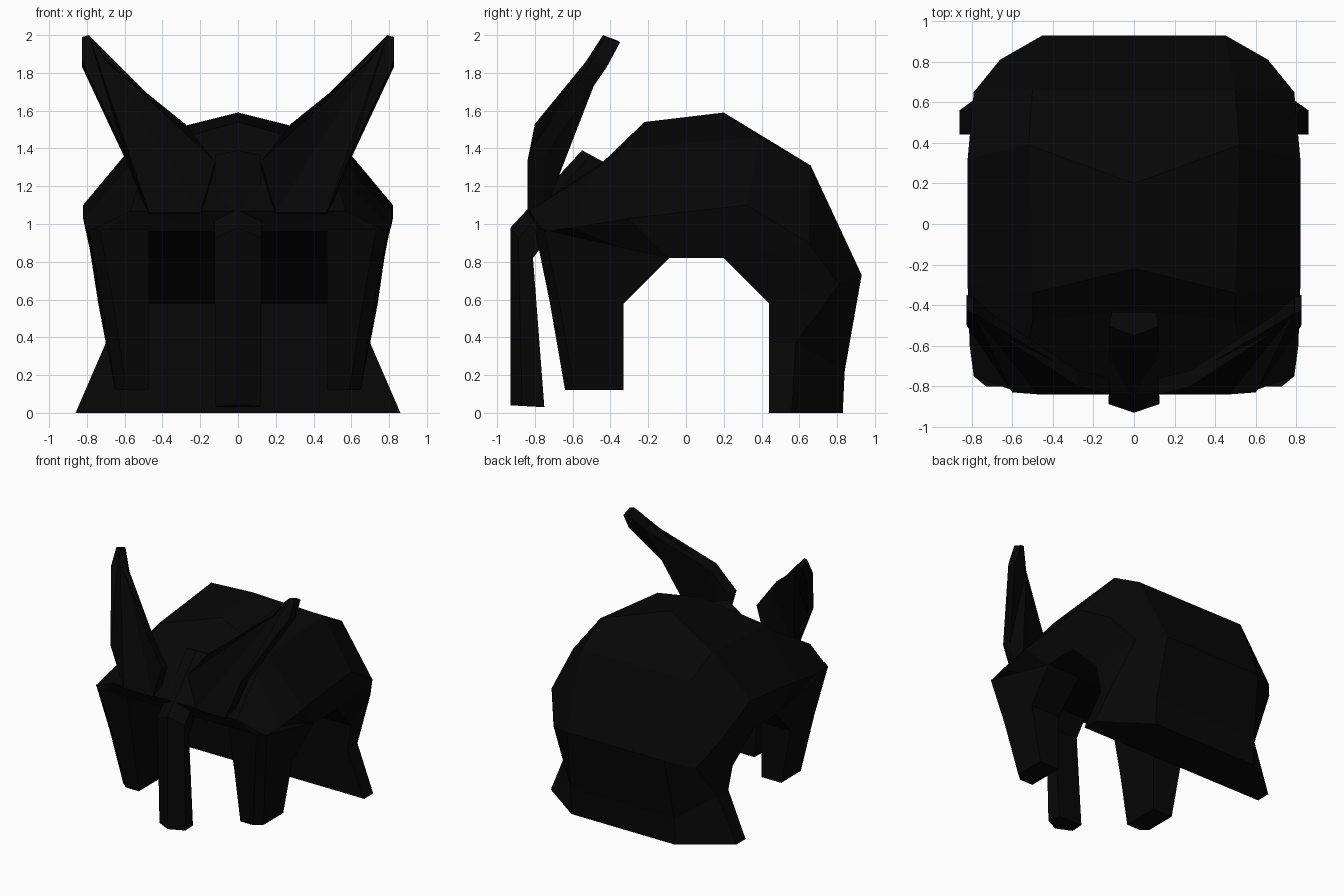
import bpy, bmesh
from mathutils import Vector

if "Cube" in bpy.data.objects:
    bpy.data.objects.remove(bpy.data.objects["Cube"])

black = bpy.data.materials.new("black")
black.diffuse_color = (0.002, 0.002, 0.002, 1)
black.use_nodes = True
black.node_tree.nodes["Principled BSDF"].inputs["Base Color"].default_value = black.diffuse_color


def loft(name, rings, mirror=False):
    """Skin closed rings into a flat-shaded object with capped ends."""
    bm = bmesh.new()
    rows = [[bm.verts.new(p) for p in r] for r in rings]
    n = len(rows[0])
    for a, b in zip(rows, rows[1:]):
        for i in range(n):
            j = (i + 1) % n
            bm.faces.new((a[i], a[j], b[j], b[i]))
    bm.faces.new(rows[0][::-1])
    bm.faces.new(rows[-1])
    bmesh.ops.triangulate(bm, faces=[f for f in bm.faces if len(f.verts) > 4])
    bmesh.ops.recalc_face_normals(bm, faces=bm.faces)
    me = bpy.data.meshes.new(name)
    bm.to_mesh(me)
    bm.free()
    me.materials.append(black)
    ob = bpy.data.objects.new(name, me)
    bpy.context.collection.objects.link(ob)
    if mirror:
        ob.modifiers.new("mirror", 'MIRROR')
    return ob


# body arch, from the rear base over the back to the head:
# spine (y, z), upper side (x, y, z), widest line (x, y, z), belly (x, y, z)
stations = [
    ((.83, 0), (.48, .83, 0), (.86, .56, 0), (.86, .44, 0)),
    ((.84, .22), (.48, .84, .22), (.70, .58, .37), (.70, .44, .37)),
    ((.93, .73), (.45, .93, .73), (.66, .81, .68), (.74, .44, .58)),
    ((.66, 1.31), (.50, .66, 1.31), (.79, .65, .90), (.775, .20, .82)),
    ((.20, 1.59), (.52, .39, 1.46), (.82, .32, 1.10), (.775, .05, .82)),
    ((-.22, 1.54), (.50, -.34, 1.40), (.82, -.30, 1.03), (.77, -.09, .82)),
    ((-.42, 1.34), (.50, -.48, 1.29), (.81, -.60, .98), (.70, -.33, .87)),
    ((-.84, 1.07), (.57, -.83, 1.07), (.79, -.75, .96), (.70, -.78, .96)),
]
rings = []
for spine, upper, wide, belly in stations:
    half = [upper, wide, belly]
    left = [(-x, y, z) for x, y, z in reversed(half)]
    rings.append([(0, *spine)] + half + [(0, belly[1], belly[2])] + left)
loft("body", rings)


# front legs: top, knee and foot sections with a bevelled outer front corner
def leg_ring(front_x, back_x, front, back, zf, zb):
    return [(.47, front, zf), (front_x - .06, front, zf),
            (front_x, front + .05, zf), (back_x, back, zb), (.47, back, zb)]


loft("front_legs", [leg_ring(.79, .77, -.80, -.09, .97, .82),
                    leg_ring(.72, .735, -.72, -.33, .58, .58),
                    leg_ring(.65, .65, -.64, -.33, .12, .12)], mirror=True)


# trunk: five-sided section hanging from the forehead
def trunk_ring(w, front, back):
    f, b = Vector((0, *front)), Vector((0, *back))
    m = f.lerp(b, .35)
    side = Vector((w, 0, 0))
    return [f, m + side, b + side * .9, b - side * .9, m - side]


loft("trunk", [trunk_ring(.12, (-.55, 1.39), (-.42, 1.32)),
               trunk_ring(.125, (-.93, .98), (-.81, .82)),
               trunk_ring(.12, (-.93, .04), (-.75, .03))])

# ears: thin upswept plates
ear = [(.20, -.84, 1.06), (.12, -.84, 1.33), (.28, -.80, 1.53), (.69, -.53, 1.86),
       (.79, -.44, 2.0), (.825, -.43, 1.99), (.825, -.50, 1.86), (.60, -.83, 1.38),
       (.47, -.84, 1.06)]
loft("ears", [ear, [(x, y + .08, z - .03) for x, y, z in ear]], mirror=True)
